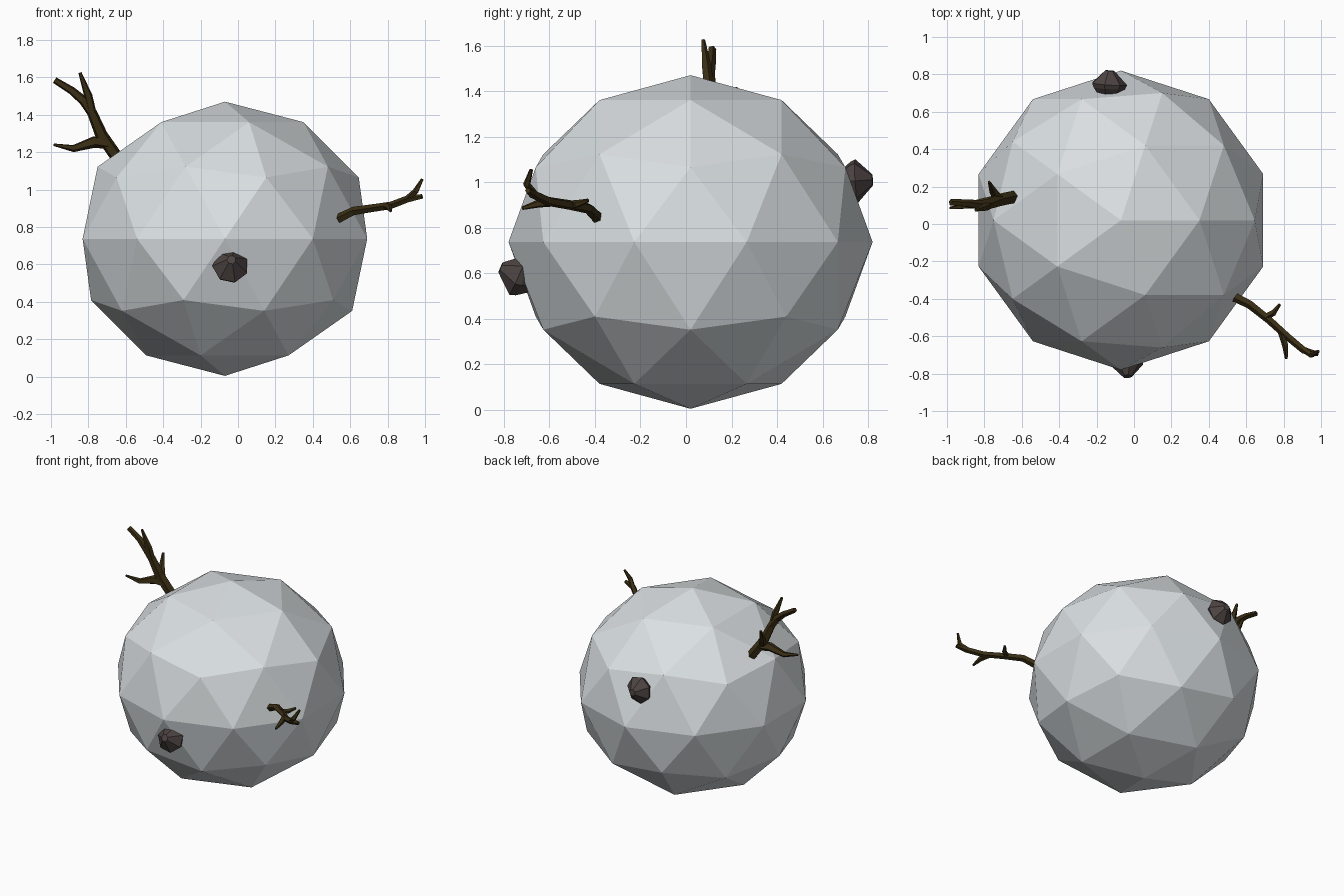
import bpy, bmesh, math
from mathutils import Vector


def material(name, rgb):
    m = bpy.data.materials.new(name)
    m.diffuse_color = (*rgb, 1)
    return m


SNOW = material("snow", (0.70, 0.74, 0.76))
ROCK = material("rock", (0.075, 0.058, 0.055))
BARK = material("bark", (0.042, 0.027, 0.007))


def finish(bm, name, mat):
    bmesh.ops.recalc_face_normals(bm, faces=bm.faces)
    me = bpy.data.meshes.new(name)
    bm.to_mesh(me)
    bm.free()
    me.materials.append(mat)
    ob = bpy.data.objects.new(name, me)
    bpy.context.collection.objects.link(ob)
    return ob


def loft(bm, pts, radii, sides):
    """Faceted tube through points, with a radius at each point."""
    pts = [Vector(p) for p in pts]
    rings = []
    for i, p in enumerate(pts):
        d = (pts[min(i + 1, len(pts) - 1)] - pts[max(i - 1, 0)]).normalized()
        u = d.cross(Vector((0.3, 1, 0.2)) if abs(d.y) < 0.8 else Vector((0, 0, 1))).normalized()
        v = d.cross(u)
        ring = []
        for k in range(sides):
            a = 2 * math.pi * k / sides
            ring.append(bm.verts.new(p + radii[i] * (u * math.cos(a) + v * math.sin(a))))
        rings.append(ring)
    for a, b in zip(rings, rings[1:]):
        for k in range(sides):
            j = (k + 1) % sides
            bm.faces.new((a[k], a[j], b[j], b[k]))
    bm.faces.new(rings[0][::-1])
    bm.faces.new(rings[-1])


def branch(name, limbs):
    bm = bmesh.new()
    for pts, radii in limbs:
        loft(bm, pts, radii, 5)
    return finish(bm, name, BARK)


# Snowball: low-poly sphere, slightly squashed
bm = bmesh.new()
bmesh.ops.create_icosphere(bm, subdivisions=2, radius=1)
bmesh.ops.scale(bm, vec=(0.80, 0.80, 0.733), verts=bm.verts)
bmesh.ops.translate(bm, vec=(-0.07, 0.02, 0.737), verts=bm.verts)
finish(bm, "snowball", SNOW)

# Stones pressed into front and back
for name, belt, tip in (
    ("front_stone", (-0.04, -0.735, 0.59), (-0.035, -0.815, 0.625)),
    ("back_stone", (-0.135, 0.745, 1.005), (-0.13, 0.82, 1.01)),
):
    b, t = Vector(belt), Vector(tip)
    d = t - b
    bm = bmesh.new()
    loft(bm, (b - d * 0.9, b - d * 0.25, b + d * 0.05, t), (0.045, 0.088, 0.098, 0.025), 7)
    finish(bm, name, ROCK)

# Right branch with twigs
branch("right_branch", [
    ([(0.46, -0.35, 0.81), (0.55, -0.395, 0.85), (0.62, -0.43, 0.885), (0.72, -0.51, 0.90),
      (0.82, -0.60, 0.915), (0.91, -0.675, 0.95), (0.985, -0.695, 0.963)],
     [0.027, 0.026, 0.024, 0.022, 0.021, 0.02, 0.013]),
    ([(0.90, -0.665, 0.945), (0.95, -0.70, 0.99), (0.985, -0.68, 1.055)], [0.018, 0.017, 0.008]),
    ([(0.70, -0.50, 0.90), (0.745, -0.475, 0.905), (0.78, -0.43, 0.92)], [0.02, 0.017, 0.008]),
    ([(0.79, -0.58, 0.912), (0.81, -0.65, 0.905), (0.815, -0.72, 0.885)], [0.02, 0.018, 0.008]),
])

# Left branch with twigs
branch("left_branch", [
    ([(-0.60, 0.145, 1.11), (-0.66, 0.14, 1.19), (-0.73, 0.125, 1.29), (-0.78, 0.105, 1.41),
      (-0.825, 0.10, 1.475), (-0.89, 0.11, 1.53), (-0.98, 0.115, 1.585)],
     [0.036, 0.035, 0.035, 0.028, 0.027, 0.022, 0.018]),
    ([(-0.78, 0.10, 1.41), (-0.80, 0.09, 1.50), (-0.845, 0.075, 1.625)], [0.024, 0.023, 0.009]),
    ([(-0.70, 0.13, 1.25), (-0.77, 0.115, 1.255), (-0.88, 0.10, 1.22), (-0.985, 0.085, 1.24)],
     [0.034, 0.032, 0.02, 0.007]),
    ([(-0.72, 0.13, 1.27), (-0.755, 0.18, 1.33), (-0.775, 0.225, 1.415)], [0.03, 0.022, 0.008]),
])
